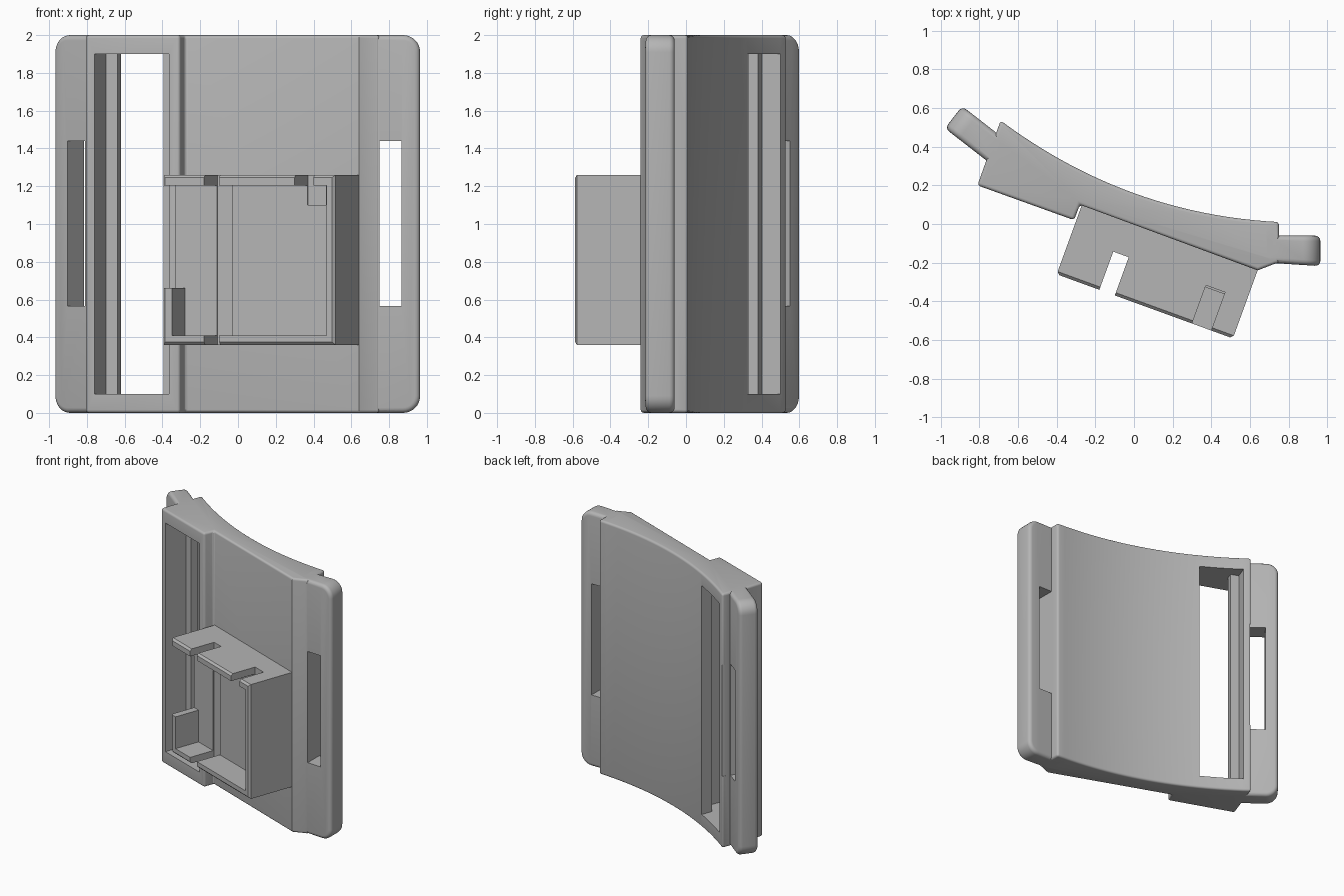
import bpy, bmesh, math
from mathutils import Vector

cube = bpy.data.objects.get("Cube")
if cube:
    bpy.data.objects.remove(cube)

grey = bpy.data.materials.new("plain_grey")
grey.use_nodes = True
grey.diffuse_color = (0.46, 0.46, 0.46, 1)
grey.node_tree.nodes["Principled BSDF"].inputs["Base Color"].default_value = grey.diffuse_color


def prism(name, points, z0, z1):
    """Extrude an x/y outline from z0 to z1."""
    bm = bmesh.new()
    face = bm.faces.new([bm.verts.new((x, y, z0)) for x, y in points])
    top = bmesh.ops.extrude_face_region(bm, geom=[face])["geom"]
    for v in top:
        if isinstance(v, bmesh.types.BMVert):
            v.co.z = z1
    bmesh.ops.recalc_face_normals(bm, faces=bm.faces)
    mesh = bpy.data.meshes.new(name)
    bm.to_mesh(mesh)
    bm.free()
    obj = bpy.data.objects.new(name, mesh)
    bpy.context.collection.objects.link(obj)
    mesh.materials.append(grey)
    return obj


def bevel_edges(obj, test, width, segments):
    bm = bmesh.new()
    bm.from_mesh(obj.data)
    edges = [e for e in bm.edges if test(e.verts[0].co, e.verts[1].co)]
    bmesh.ops.bevel(bm, geom=edges, offset=width, segments=segments,
                    profile=0.5, affect='EDGES', clamp_overlap=True)
    bm.to_mesh(obj.data)
    bm.free()


def apply(obj, mod):
    bpy.ops.object.select_all(action='DESELECT')
    bpy.context.view_layer.objects.active = obj
    obj.select_set(True)
    bpy.ops.object.modifier_apply(modifier=mod.name)


def soften(obj, width):
    mod = obj.modifiers.new("soft_edges", 'BEVEL')
    mod.width, mod.segments = width, 4
    mod.limit_method, mod.angle_limit = 'ANGLE', math.radians(42)
    apply(obj, mod)


def combine(obj, other, operation):
    mod = obj.modifiers.new("combine", 'BOOLEAN')
    mod.object, mod.operation, mod.solver = other, operation, 'EXACT'
    apply(obj, mod)
    bpy.data.objects.remove(other)


# Tilted frame shared by the front face and the holder
TILT = math.radians(20)
ALONG = Vector((math.cos(TILT), -math.sin(TILT)))
BACK = Vector((math.sin(TILT), math.cos(TILT)))


def tilted(origin, points, along=ALONG, back=BACK):
    return [Vector(origin) + along * u + back * d for u, d in points]


def rect(u0, u1, d0, d1):
    return [(u0, d0), (u1, d0), (u1, d1), (u0, d1)]


# Curved plate with a raised band on the right
start, pull, end = Vector((-0.69, 0.535)), Vector((-0.04, 0.05)), Vector((0.75, 0.01))
arc = [start * (1 - t) ** 2 + pull * 2 * t * (1 - t) + end * t * t
       for t in [i / 24 for i in range(25)]]
front = [(0.75, -0.205), (0.73, -0.205), (0.64, -0.24),
         (-0.28, 0.10), (-0.31, 0.02), (-0.81, 0.20)]
plate = prism("curved_plate", arc + front, 0, 2)
soften(plate, 0.022)

# Strap tabs on both sides, with rounded outer corners
TAB_U, TAB_N = Vector((0.79, -0.613)), Vector((0.613, 0.79))
TAB_O = (-0.978, 0.495)
tabs = [("right_tab", tilted(TAB_O, rect(0, 0.34, 0, 0.145), TAB_U, TAB_N)),
        ("left_tab", [(0.964, -0.06), (0.964, -0.218), (0.66, -0.198), (0.66, -0.06)])]
for name, outline in tabs:
    tab = prism(name, outline, 0, 2)
    outer = -0.85 if name == "right_tab" else 0.9

    def corner(a, b):
        outside = a.x < outer and b.x < outer if outer < 0 else a.x > outer and b.x > outer
        return outside and abs(a.z - b.z) < 0.01

    bevel_edges(tab, corner, 0.09, 8)
    soften(tab, 0.028)
    combine(plate, tab, 'UNION')

# Strap slots through the tabs
combine(plate, prism("right_slot", tilted(TAB_O, rect(0.095, 0.212, -0.1, 0.3), TAB_U, TAB_N),
                     0.565, 1.44), 'DIFFERENCE')
combine(plate, prism("left_slot", rect(0.75, 0.865, -0.4, 0.2), 0.565, 1.44), 'DIFFERENCE')

# Tall window with a rib on one side and a ledge on the other
window = [(0.053, -0.1), (0.053, 0.18), (0.118, 0.18), (0.118, 0.235), (0.053, 0.235),
          (0.053, 0.6), (0.376, 0.6), (0.376, 0.18), (0.473, 0.18), (0.473, -0.1)]
combine(plate, prism("window", tilted((-0.81, 0.20), window), 0.1, 1.9), 'DIFFERENCE')

# Open holder on the front face
HOLD_O = Vector((-0.40, -0.26))
holder = prism("holder", tilted(HOLD_O, rect(0, 0.97, 0, 0.385)), 0.36, 1.26)


def on_rim(a, b):
    return all((p.xy - HOLD_O).dot(BACK) < 0.01 for p in (a, b))


bevel_edges(holder, on_rim, 0.015, 1)

# Cavity, open side and clip notches: u range, depth, z range
cuts = [("cavity", 0.055, 0.925, 0.20, 0.41, 1.205),
        ("open_side", -0.1, 0.2, 0.20, 0.66, 1.205),
        ("double_notch", 0.235, 0.32, 0.21, 0.3, 1.3),
        ("top_notch", 0.745, 0.85, 0.21, 1.1, 1.3)]
for name, u0, u1, depth, z0, z1 in cuts:
    combine(holder, prism(name, tilted(HOLD_O, rect(u0, u1, -0.1, depth)), z0, z1), 'DIFFERENCE')

for obj in (plate, holder):
    bpy.ops.object.select_all(action='DESELECT')
    bpy.context.view_layer.objects.active = obj
    obj.select_set(True)
    bpy.ops.object.shade_smooth_by_angle(angle=math.radians(30))
